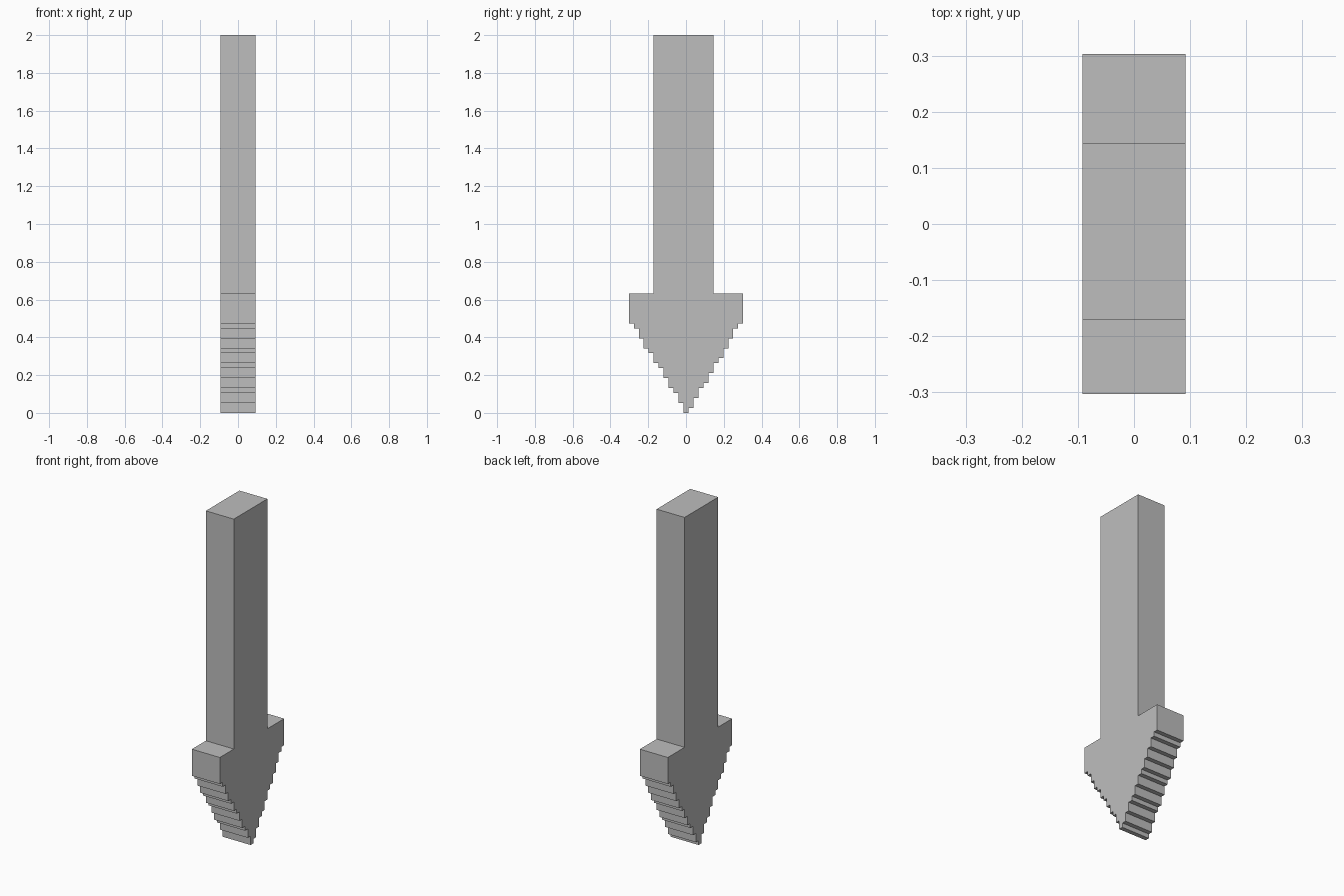
import bpy
import bmesh

cube = bpy.data.objects.get("Cube")
if cube:
    bpy.data.objects.remove(cube, do_unlink=True)

UNIT = 2 / 76          # one stair-step cell
HALF_WIDTH = 3.5 * UNIT

grey = bpy.data.materials.new("plain grey")
grey.use_nodes = True
colour = (0.515, 0.515, 0.515, 1)
grey.diffuse_color = colour
grey.node_tree.nodes["Principled BSDF"].inputs["Base Color"].default_value = colour

# Underside height of each one-cell column of the head, from front to back
undersides = [18, 17, 15, 13, 12, 10, 9, 7, 5, 4, 2, 0,
              1, 3, 5, 6, 8, 10, 11, 13, 15, 17, 18]

# Side profile (y, z) in cells: stepped point, then shoulders and shaft
profile = []
for i, z in enumerate(undersides):
    profile += [(i - 11.5, z), (i - 10.5, z)]
profile += [(11.5, 24), (5.5, 24), (5.5, 76), (-6.5, 76), (-6.5, 24), (-11.5, 24)]

# Extrude the profile across x
bm = bmesh.new()
verts = [bm.verts.new((-HALF_WIDTH, y * UNIT, z * UNIT)) for y, z in profile]
side = bm.faces.new(verts)
result = bmesh.ops.extrude_face_region(bm, geom=[side], use_keep_orig=True)
moved = [v for v in result["geom"] if isinstance(v, bmesh.types.BMVert)]
bmesh.ops.translate(bm, verts=moved, vec=(2 * HALF_WIDTH, 0, 0))
bmesh.ops.recalc_face_normals(bm, faces=bm.faces)

mesh = bpy.data.meshes.new("stepped_arrow")
bm.to_mesh(mesh)
bm.free()
mesh.materials.append(grey)
arrow = bpy.data.objects.new("stepped_arrow", mesh)
bpy.context.collection.objects.link(arrow)
